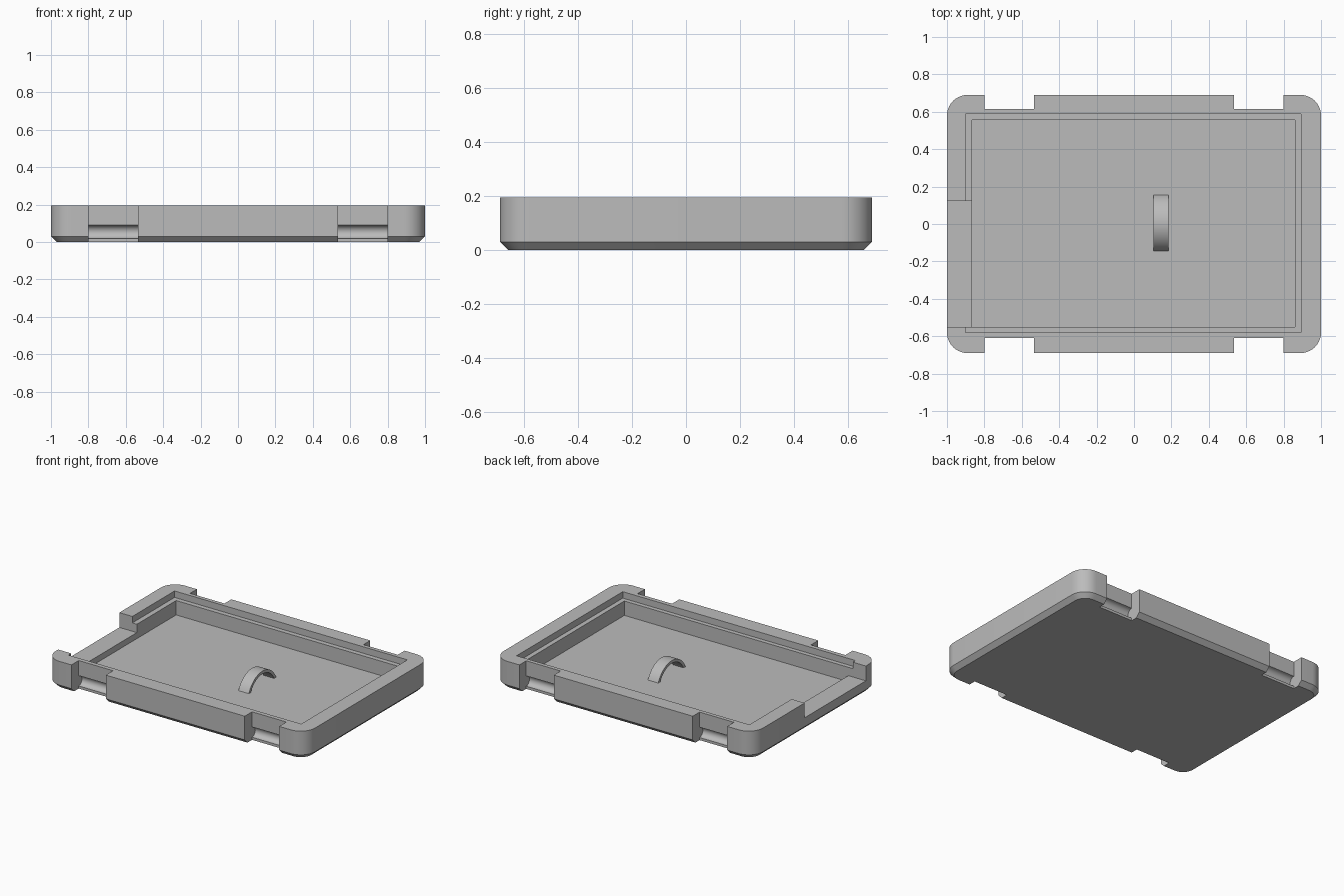
import bpy, bmesh
from math import sin, cos, pi, radians, sqrt, asin

if "Cube" in bpy.data.objects:
    bpy.data.objects.remove(bpy.data.objects["Cube"])

grey = bpy.data.materials.new("plain grey")
grey.use_nodes = True
colour = (0.5, 0.5, 0.5, 1)
grey.diffuse_color = colour
grey.node_tree.nodes["Principled BSDF"].inputs["Base Color"].default_value = colour

HALF_X, HALF_Y, TOP = 1.0, 0.69, 0.195
FLOOR, SLOT, LEDGE = 0.05, 0.092, 0.15


def loft(name, rings):
    """Closed solid through a list of equally long point rings."""
    bm = bmesh.new()
    loops = [[bm.verts.new(p) for p in ring] for ring in rings]
    n = len(loops[0])
    for a, b in zip(loops, loops[1:]):
        for i in range(n):
            j = (i + 1) % n
            bm.faces.new((a[i], a[j], b[j], b[i]))
    bm.faces.new(loops[0][::-1])
    bm.faces.new(loops[-1])
    bmesh.ops.recalc_face_normals(bm, faces=bm.faces)
    mesh = bpy.data.meshes.new(name)
    bm.to_mesh(mesh)
    bm.free()
    mesh.materials.append(grey)
    obj = bpy.data.objects.new(name, mesh)
    bpy.context.collection.objects.link(obj)
    return obj


def box(name, x0, x1, y0, y1, z0, z1):
    return loft(name, [[(x0, y0, z), (x1, y0, z), (x1, y1, z), (x0, y1, z)]
                       for z in (z0, z1)])


def rounded(inset, z, radius=0.11, steps=10):
    cx, cy = HALF_X - radius, HALF_Y - radius
    r = radius - inset
    ring = []
    for k, (sx, sy) in enumerate(((1, 1), (-1, 1), (-1, -1), (1, -1))):
        for i in range(steps + 1):
            a = (k + i / steps) * pi / 2
            ring.append((sx * cx + r * cos(a), sy * cy + r * sin(a), z))
    return ring


def activate(obj):
    bpy.ops.object.select_all(action='DESELECT')
    obj.select_set(True)
    bpy.context.view_layer.objects.active = obj


def cut(target, cutter):
    cutter.hide_render = True
    mod = target.modifiers.new("cut", 'BOOLEAN')
    mod.operation, mod.solver, mod.object = 'DIFFERENCE', 'EXACT', cutter
    activate(target)
    bpy.ops.object.modifier_apply(modifier=mod.name)
    bpy.data.objects.remove(cutter)


# Tray body with rounded corners and a chamfered underside
tray = loft("tray_body", [rounded(0.03, 0), rounded(0, 0.03), rounded(0, TOP)])

# Inner pocket, lid ledge and the slot through the left-hand rim
cut(tray, box("pocket_cutter", -0.865, 0.86, -0.55, 0.555, FLOOR, 0.3))
cut(tray, box("ledge_cutter", -0.9, 0.893, -0.58, 0.588, LEDGE, 0.3))
cut(tray, box("slot_cutter", -1.1, -0.8, -0.55, 0.123, SLOT, 0.3))

# Four clip notches, each with a round finger groove at its foot
for sx in (-1, 1):
    x0, x1 = sorted((sx * 0.535, sx * 0.8))
    for wall, outer in ((-0.61, -0.8), (0.615, 0.8)):
        y0, y1 = sorted((wall, outer))
        cut(tray, box("notch_cutter", x0, x1, y0, y1, -0.1, 0.3))
        groove = [[(x, wall + 0.036 * cos(a), 0.054 + 0.036 * sin(a))
                   for a in (i * pi / 12 for i in range(24))] for x in (x0, x1)]
        cut(tray, loft("groove_cutter", groove))

# Arched handle standing on the pocket floor
HALF_SPAN, RISE, THICK = 0.15, 0.1, 0.02
radius = (HALF_SPAN ** 2 + RISE ** 2) / (2 * RISE)
half_angle = asin(HALF_SPAN / radius)
centre_z = FLOOR + RISE - radius
rings = []
for i in range(25):
    a = half_angle * (i / 12 - 1)
    rings.append([(x, 0.005 + r * sin(a), centre_z + r * cos(a))
                  for x, r in ((0.105, radius), (0.185, radius),
                               (0.185, radius - THICK), (0.105, radius - THICK))])
handle = loft("handle_arch", rings)

for obj in (tray, handle):
    activate(obj)
    bpy.ops.object.shade_smooth_by_angle(angle=radians(30))
